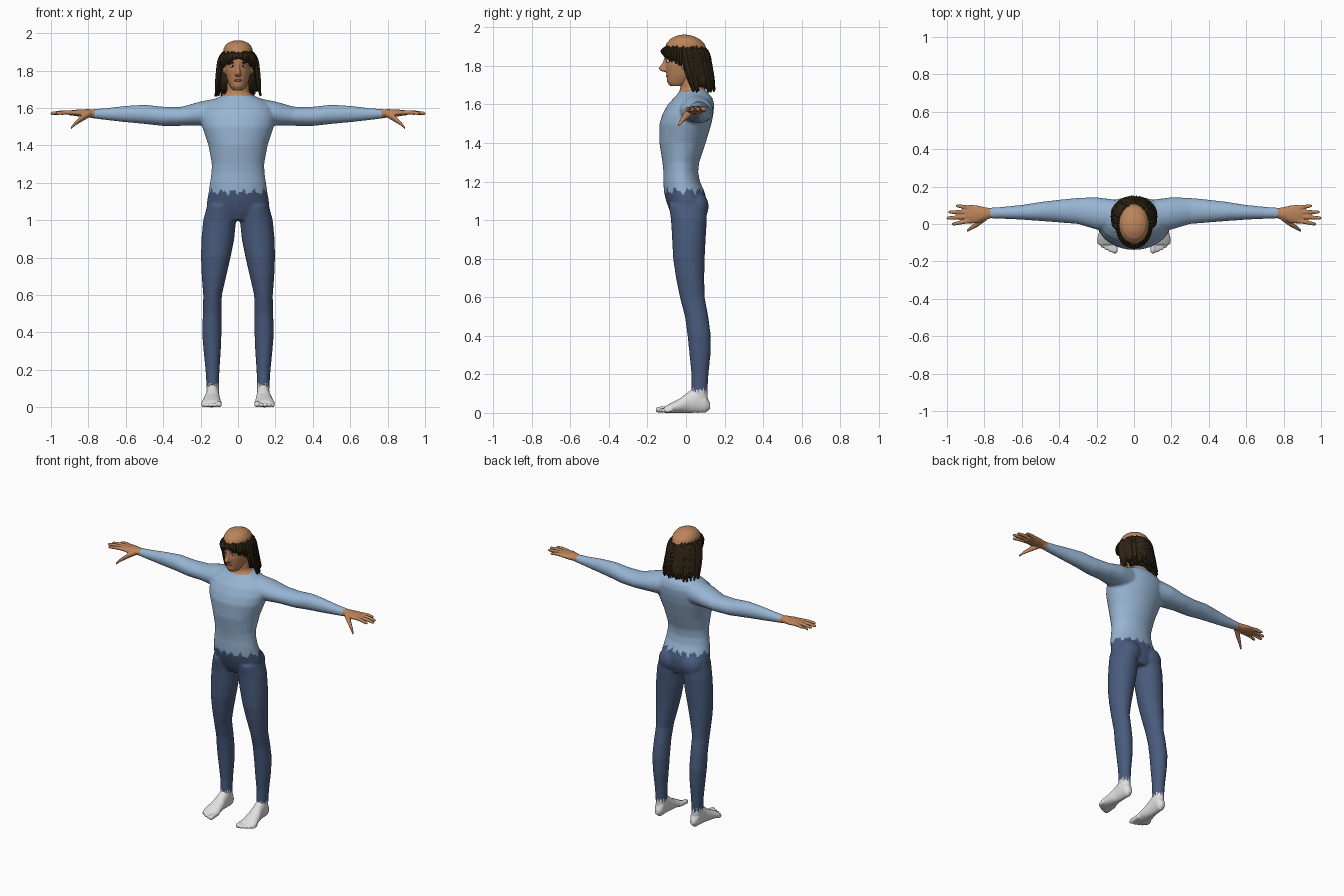
import bpy
import bmesh
import random
from math import sin, cos, pi, atan2, radians
from mathutils import Matrix, Vector

random.seed(4)
if "Cube" in bpy.data.objects:
    bpy.data.objects.remove(bpy.data.objects["Cube"], do_unlink=True)


def material(name, r, g, b):
    mat = bpy.data.materials.new(name)
    mat.use_nodes = True
    mat.diffuse_color = (r, g, b, 1)
    bsdf = mat.node_tree.nodes["Principled BSDF"]
    bsdf.inputs["Base Color"].default_value = (r, g, b, 1)
    bsdf.inputs["Roughness"].default_value = 0.8
    return mat


SKIN = material("skin", 0.50, 0.23, 0.105)
HAIR = material("dark brown hair", 0.028, 0.018, 0.007)
SHIRT = material("light blue shirt", 0.31, 0.46, 0.65)
TROUSERS = material("navy trousers", 0.066, 0.105, 0.205)
SOCKS = material("white socks", 0.74, 0.74, 0.74)
EYE = material("eye white", 0.8, 0.78, 0.74)
IRIS = material("iris brown", 0.05, 0.025, 0.012)
LIPS = material("lips", 0.36, 0.13, 0.075)


def loft(bm, axis, rows, side=1, n=28):
    """Skin elliptical sections; a row is position, then low/high on the other two axes."""
    rings = []
    for p, a0, a1, b0, b1 in rows:
        ring = []
        for i in range(n):
            t = 2 * pi * i / n
            a = (a0 + a1) / 2 + (a1 - a0) / 2 * cos(t)
            b = (b0 + b1) / 2 + (b1 - b0) / 2 * sin(t)
            x, y, z = {"x": (p, a, b), "y": (a, p, b), "z": (a, b, p)}[axis]
            ring.append(bm.verts.new((x * side, y, z)))
        rings.append(ring)
    faces = [bm.faces.new(rings[0]), bm.faces.new(rings[-1])]
    for lower, upper in zip(rings, rings[1:]):
        for i in range(n):
            j = (i + 1) % n
            faces.append(bm.faces.new((lower[i], lower[j], upper[j], upper[i])))
    bmesh.ops.recalc_face_normals(bm, faces=faces)


def digit(bm, axis, path, side):
    """Finger or toe: points with a radius, lofted along one axis."""
    rows = [(p, a - r, a + r, b - r, b + r) for p, a, b, r in path]
    loft(bm, axis, rows, side, 12)


def ellipsoid(bm, centre, radii):
    m = Matrix.Translation(centre) @ Matrix.Diagonal((*radii, 1))
    bmesh.ops.create_uvsphere(bm, u_segments=20, v_segments=12, radius=1, matrix=m)


def finish(bm, name, mats, voxel=0, smooth=0):
    mesh = bpy.data.meshes.new(name)
    bm.to_mesh(mesh)
    bm.free()
    obj = bpy.data.objects.new(name, mesh)
    bpy.context.collection.objects.link(obj)
    if voxel:
        # Fuse the overlapping volumes and relax the joins
        mod = obj.modifiers.new("Fuse", "REMESH")
        mod.mode = "VOXEL"
        mod.voxel_size = voxel
        relax = obj.modifiers.new("Relax", "SMOOTH")
        relax.factor = 0.5
        relax.iterations = smooth
        bpy.context.view_layer.update()
        deps = bpy.context.evaluated_depsgraph_get()
        fused = bpy.data.meshes.new_from_object(obj.evaluated_get(deps))
        obj.modifiers.clear()
        obj.data = fused
        obj.data.name = name
    obj.data.materials.clear()
    for mat in mats:
        obj.data.materials.append(mat)
    for poly in obj.data.polygons:
        poly.use_smooth = True
    return obj


# Body: torso, neck, arms and legs fused into one surface
bm = bmesh.new()
torso = [(1.0, .10, -.06, .09), (1.05, .165, -.085, .105), (1.1, .166, -.103, .108),
         (1.15, .157, -.115, .095), (1.2, .15, -.117, .072), (1.25, .142, -.117, .063),
         (1.3, .14, -.122, .068), (1.4, .158, -.138, .102), (1.5, .192, -.138, .132),
         (1.55, .2, -.122, .142), (1.6, .19, -.095, .147), (1.635, .155, -.062, .137),
         (1.66, .10, -.04, .115), (1.68, .062, -.03, .095), (1.77, .055, -.03, .08)]
loft(bm, "z", [(z, -w, w, f, b) for z, w, f, b in torso], n=40)
arm = [(.1, -.04, .13, 1.5, 1.655), (.2, -.03, .143, 1.505, 1.635), (.3, 0, .14, 1.505, 1.607),
       (.4, .008, .13, 1.504, 1.607), (.5, .016, .118, 1.515, 1.618), (.6, .023, .102, 1.524, 1.612),
       (.7, .028, .092, 1.535, 1.6), (.8, .03, .086, 1.548, 1.592)]
leg = [(1.08, .02, .165, -.09, .108), (1.0, .01, .186, -.078, .108), (.9, .02, .196, -.072, .102),
       (.8, .04, .198, -.067, .097), (.7, .063, .194, -.052, .095), (.6, .086, .186, -.032, .097),
       (.5, .088, .188, -.006, .116), (.4, .088, .192, .008, .129), (.3, .092, .184, .018, .127),
       (.2, .099, .174, .028, .117), (.12, .101, .169, .028, .112), (.06, .104, .166, .02, .115)]
for s in (1, -1):
    loft(bm, "x", arm, s)
    loft(bm, "z", leg, s)
    ellipsoid(bm, (s * .08, .058, 1.07), (.075, .06, .075))
body = finish(bm, "body", [SHIRT, TROUSERS, SOCKS, SKIN], .007, 9)


# Ragged hems at waist, ankles, wrists and collar
def jag(t):
    return sin(t * 13) + 0.6 * sin(t * 29 + 1)


for poly in body.data.polygons:
    x, y, z = poly.center
    around_leg = atan2(y - .07, abs(x) - .135)
    around_arm = atan2(z - 1.57, y - .055)
    if z < .115 + .013 * jag(around_leg):
        poly.material_index = 2
    elif z < 1.152 + .012 * jag(atan2(y, x)):
        poly.material_index = 1
    elif abs(x) > .768 + .004 * jag(around_arm) or z > 1.665 + .15 * max(y, 0):
        poly.material_index = 3

# Hands and feet
palm = [(.76, .033, .084, 1.549, 1.592), (.8, .02, .09, 1.549, 1.594), (.84, .004, .1, 1.553, 1.593),
        (.88, .003, .102, 1.559, 1.59), (.905, .01, .096, 1.562, 1.586)]
fingers = [(.018, .0, .975), (.04, .032, 1.003), (.063, .064, .992), (.086, .097, .952)]
thumb = [(.79, .035, 1.57, .017), (.835, .004, 1.545, .018), (.87, -.02, 1.518, .012),
         (.893, -.037, 1.493, .007)]
foot = [(.125, .118, .148, .02, .05), (.10, .103, .163, 0, .105), (.06, .101, .169, 0, .14),
        (.02, .1, .172, 0, .115), (-.03, .094, .185, 0, .076), (-.08, .09, .196, 0, .05),
        (-.11, .092, .19, 0, .034)]
toes = [(.102, -.157, .016), (.125, -.15, .012), (.147, -.14, .012), (.167, -.127, .012),
        (.186, -.11, .011)]
for s, label in ((1, "left"), (-1, "right")):
    bm = bmesh.new()
    loft(bm, "x", palm, s)
    for base, tip, reach in fingers:
        mid = (base + tip) / 2
        digit(bm, "x", [(.87, base, 1.575, .012), ((.87 + reach) / 2, mid, 1.577, .0115),
                        (reach - .01, tip, 1.572, .009), (reach, tip, 1.571, .005)], s)
    digit(bm, "x", thumb, s)
    finish(bm, label + "_hand", [SKIN], .004, 2)

    bm = bmesh.new()
    loft(bm, "y", foot, s)
    for x, tip, r in toes:
        digit(bm, "y", [(-.07, x, r + .006, r), (tip + .012, x, r, r), (tip, x, r, r * .6)], s)
    finish(bm, label + "_foot", [SOCKS], .005, 3)

# Head with nose and ears
bm = bmesh.new()
skull = [(1.695, .03, -.083, -.01), (1.715, .043, -.098, .03), (1.75, .058, -.101, .06),
         (1.79, .067, -.107, .08), (1.825, .071, -.106, .095), (1.85, .076, -.113, .104),
         (1.89, .081, -.112, .107), (1.92, .077, -.1, .093), (1.943, .062, -.078, .066),
         (1.956, .038, -.05, .036), (1.962, .015, -.025, .01)]
loft(bm, "z", [(z, -w, w, f, b) for z, w, f, b in skull], n=40)
nose = [(1.84, .008, -.113), (1.815, .01, -.123), (1.79, .014, -.142), (1.777, .018, -.138),
        (1.77, .013, -.118)]
loft(bm, "z", [(z, -w, w, f, -.085) for z, w, f in nose], n=16)
for s in (1, -1):
    ellipsoid(bm, (s * .073, -.005, 1.812), (.011, .02, .03))
finish(bm, "head", [SKIN], .005, 4)

# Face details
for s, label in ((1, "left"), (-1, "right")):
    for part, mat, centre, radii in (
            ("eye", EYE, (s * .029, -.089, 1.824), (.014, .012, .008)),
            ("iris", IRIS, (s * .029, -.096, 1.824), (.006, .007, .006)),
            ("eyebrow", HAIR, (s * .031, -.1, 1.843), (.018, .008, .004))):
        bm = bmesh.new()
        ellipsoid(bm, centre, radii)
        finish(bm, label + "_" + part, [mat])
bm = bmesh.new()
ellipsoid(bm, (0, -.097, 1.747), (.022, .008, .006))
finish(bm, "lips", [LIPS])

# Hair: a solid mass behind the ears, covered in strands
bm = bmesh.new()
loft(bm, "z", [(1.888, -.082, .082, .0, .108), (1.84, -.092, .092, .005, .118),
               (1.76, -.1, .1, .012, .132), (1.69, -.106, .106, .03, .142)])
finish(bm, "hair_mass", [HAIR])

curve = bpy.data.curves.new("hair_strands", "CURVE")
curve.dimensions = "3D"
curve.bevel_depth = 1
curve.bevel_resolution = 1
curve.resolution_u = 4
curve.use_fill_caps = True


def strand(points, radii):
    spline = curve.splines.new("NURBS")
    spline.points.add(len(points) - 1)
    for point, co, r in zip(spline.points, points, radii):
        point.co = (*co, 1)
        point.radius = r
    spline.order_u = 3
    spline.use_endpoint_u = True


def around(angle, width, depth, y, z):
    return Vector((width * sin(angle), y + depth * cos(angle), z))


# Long strands over the back and sides
for i in range(33):
    a = radians(-98 + 196 * i / 32) + random.uniform(-.03, .03)
    end = 1.672 + random.uniform(-.012, .02)
    strand([around(a, .074, .098, -.003, 1.897 + random.uniform(-.008, .006)),
            around(a, .096, .113, .0, 1.875), around(a, .105, .115, .01, 1.8),
            around(a, .111, .108, .03, 1.73), around(a, .12, .098, .05, end)],
           [.007, .014, .014, .014, .005])

# Short fringe, longest at the temples
for i in range(13):
    t = i / 12
    for s in (1, -1):
        a = s * radians(102 + 78 * t) + random.uniform(-.03, .03)
        end = 1.805 + .057 * t + random.uniform(-.008, .008)
        strand([around(a, .074, .1, -.003, 1.898 + random.uniform(-.006, .006)),
                around(a, .09, .118, -.003, 1.882), around(a, .092, .12, -.003, (1.88 + end) / 2),
                around(a, .088, .116, -.003, end)], [.006, .011, .011, .004])

strands = bpy.data.objects.new("hair_strands", curve)
bpy.context.collection.objects.link(strands)
curve.materials.append(HAIR)
bpy.ops.object.select_all(action="DESELECT")
strands.select_set(True)
bpy.context.view_layer.objects.active = strands
bpy.ops.object.convert(target="MESH")
bpy.ops.object.shade_smooth_by_angle()
